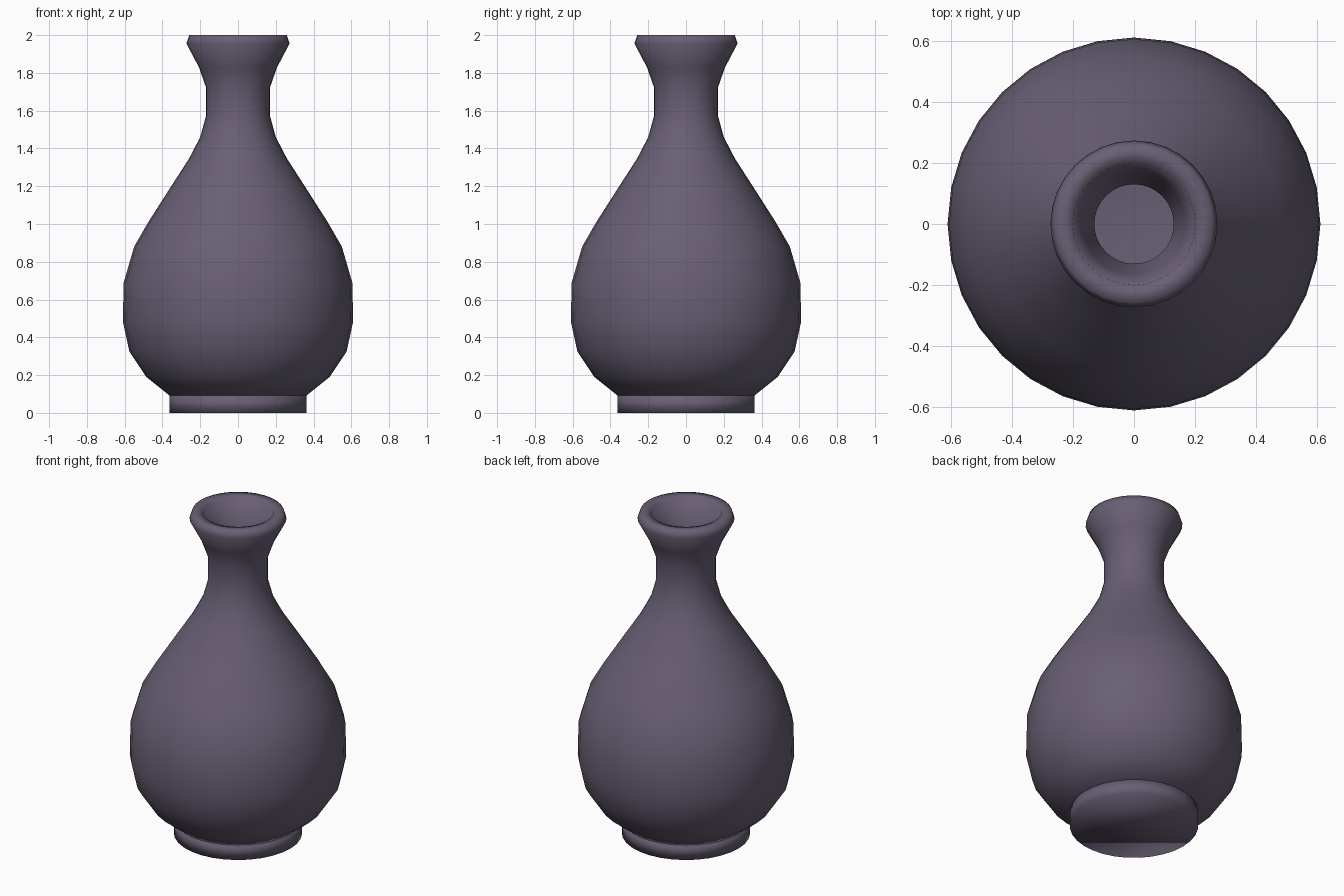
import bpy
import bmesh
from math import cos, sin, tau

cube = bpy.data.objects.get("Cube")
if cube:
    bpy.data.objects.remove(cube, do_unlink=True)

SIDES = 32

# One glaze for the whole vase
glaze = bpy.data.materials.new("dusky purple glaze")
glaze.use_nodes = True
colour = (0.14, 0.115, 0.175, 1)
glaze.diffuse_color = colour
glaze.node_tree.nodes["Principled BSDF"].inputs["Base Color"].default_value = colour


def lathe(name, profile):
    """Turn an (r, z) profile around z and cap both of its ends."""
    bm = bmesh.new()
    rings = [[bm.verts.new((r * cos(tau * i / SIDES), r * sin(tau * i / SIDES), z))
              for i in range(SIDES)] for r, z in profile]
    for low, high in zip(rings, rings[1:]):
        for i in range(SIDES):
            j = (i + 1) % SIDES
            bm.faces.new((low[i], low[j], high[j], high[i]))
    bm.faces.new(rings[0][::-1])
    bm.faces.new(rings[-1])
    for face in bm.faces:
        face.smooth = True
    mesh = bpy.data.meshes.new(name)
    bm.to_mesh(mesh)
    bm.free()
    mesh.materials.append(glaze)
    obj = bpy.data.objects.new(name, mesh)
    bpy.context.collection.objects.link(obj)
    return obj


# Body: outer wall up to the lip, then the inner wall down to the floor
outer = [(0.36, 0.09), (0.485, 0.19), (0.575, 0.325), (0.61, 0.485),
         (0.605, 0.69), (0.55, 0.88), (0.475, 1.01), (0.36, 1.19),
         (0.26, 1.345), (0.2, 1.46), (0.17, 1.57), (0.17, 1.725),
         (0.207, 1.83), (0.273, 1.955)]
lip = [(0.258, 2.0), (0.2, 1.995)]
wall = 0.04
inner = [(r - wall, z) for r, z in reversed(outer[1:-1])]
lathe("vase_body", outer + lip + inner + [(0.32, 0.14)])

# Foot ring under the body
lathe("foot", [(0.362, 0), (0.362, 0.095)])
